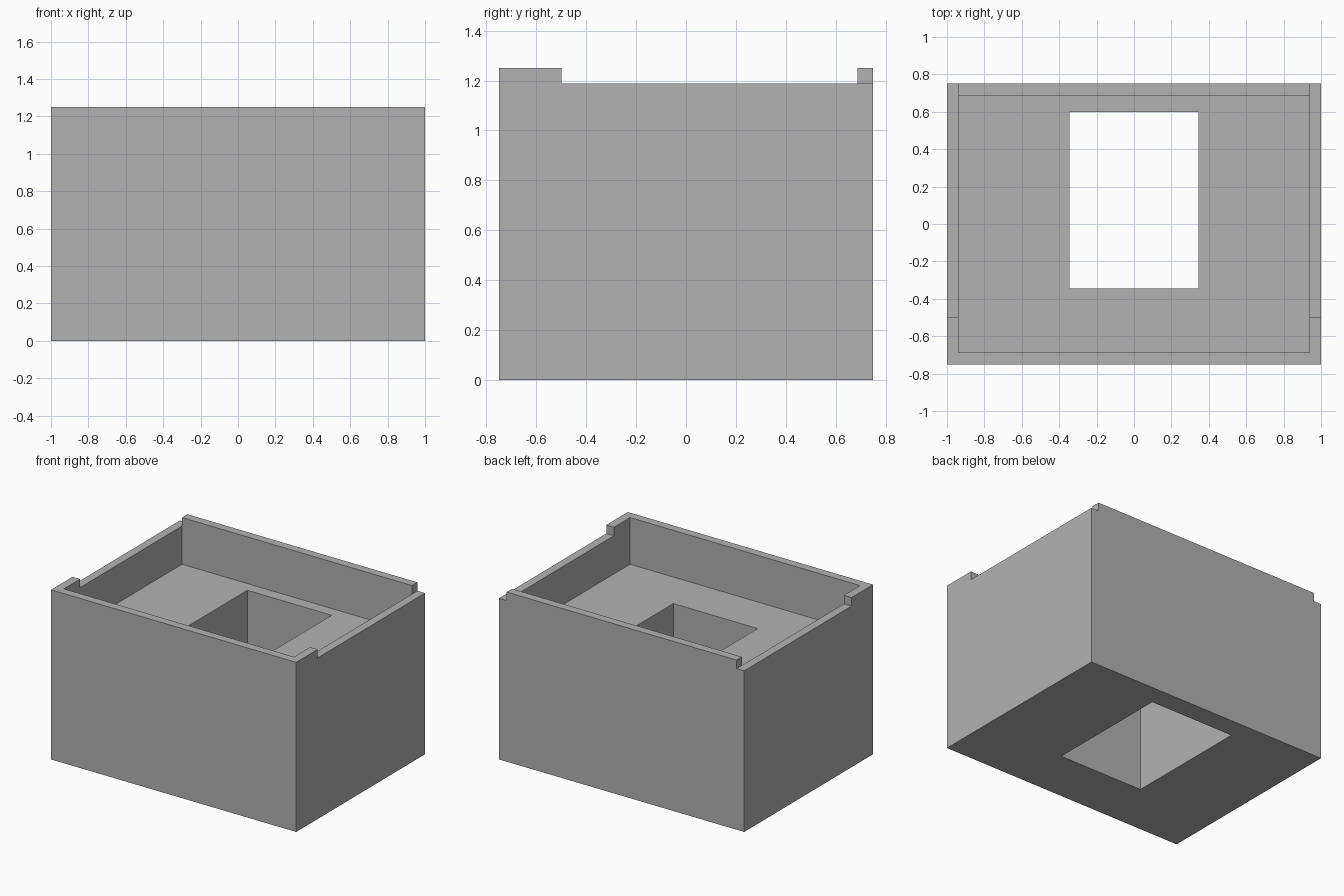
import bpy
import bmesh

cube = bpy.data.objects.get("Cube")
if cube:
    bpy.data.objects.remove(cube, do_unlink=True)

# Single plain grey
grey = bpy.data.materials.new("plain grey")
grey.use_nodes = True
colour = (0.448, 0.448, 0.448, 1)
grey.diffuse_color = colour
grey.node_tree.nodes["Principled BSDF"].inputs["Base Color"].default_value = colour

WIDTH, DEPTH, HEIGHT = 2.0, 1.5, 1.25
WALL = 0.0625
FLOOR = 0.906            # top of the recessed floor
LEDGE = HEIGHT - WALL    # top of the lowered side walls
OVER = 0.2               # cutter overshoot
HX, HY = WIDTH / 2, DEPTH / 2


def box(name, x, y, z):
    """Box spanning the given (low, high) ranges."""
    bm = bmesh.new()
    bmesh.ops.create_cube(bm, size=1)
    for v in bm.verts:
        v.co = [lo + (c + 0.5) * (hi - lo) for c, (lo, hi) in zip(v.co, (x, y, z))]
    mesh = bpy.data.meshes.new(name)
    bm.to_mesh(mesh)
    bm.free()
    mesh.materials.append(grey)
    obj = bpy.data.objects.new(name, mesh)
    bpy.context.collection.objects.link(obj)
    return obj


def cut(target, cutter):
    """Subtract the cutter from the target and discard it."""
    cutter.hide_render = True
    mod = target.modifiers.new(cutter.name, "BOOLEAN")
    mod.operation = "DIFFERENCE"
    mod.solver = "EXACT"
    mod.object = cutter
    bpy.context.view_layer.objects.active = target
    bpy.ops.object.modifier_apply(modifier=mod.name)
    bpy.data.objects.remove(cutter, do_unlink=True)


# Solid block
housing = box("housing", (-HX, HX), (-HY, HY), (0, HEIGHT))

# Shallow tray in the top
cut(housing, box("tray_cutter", (WALL - HX, HX - WALL), (WALL - HY, HY - WALL),
                 (FLOOR, HEIGHT + OVER)))

# Lowered side walls, from the front tabs through to the back corners
for side in (-1, 1):
    x = sorted((side * (HX - WALL), side * (HX + OVER)))
    cut(housing, box("ledge_cutter", x, (-0.5, HY + OVER), (LEDGE, HEIGHT + OVER)))

# Rectangular shaft straight through the floor
cut(housing, box("shaft_cutter", (-0.344, 0.344), (-0.344, 0.6), (-OVER, HEIGHT + OVER)))
